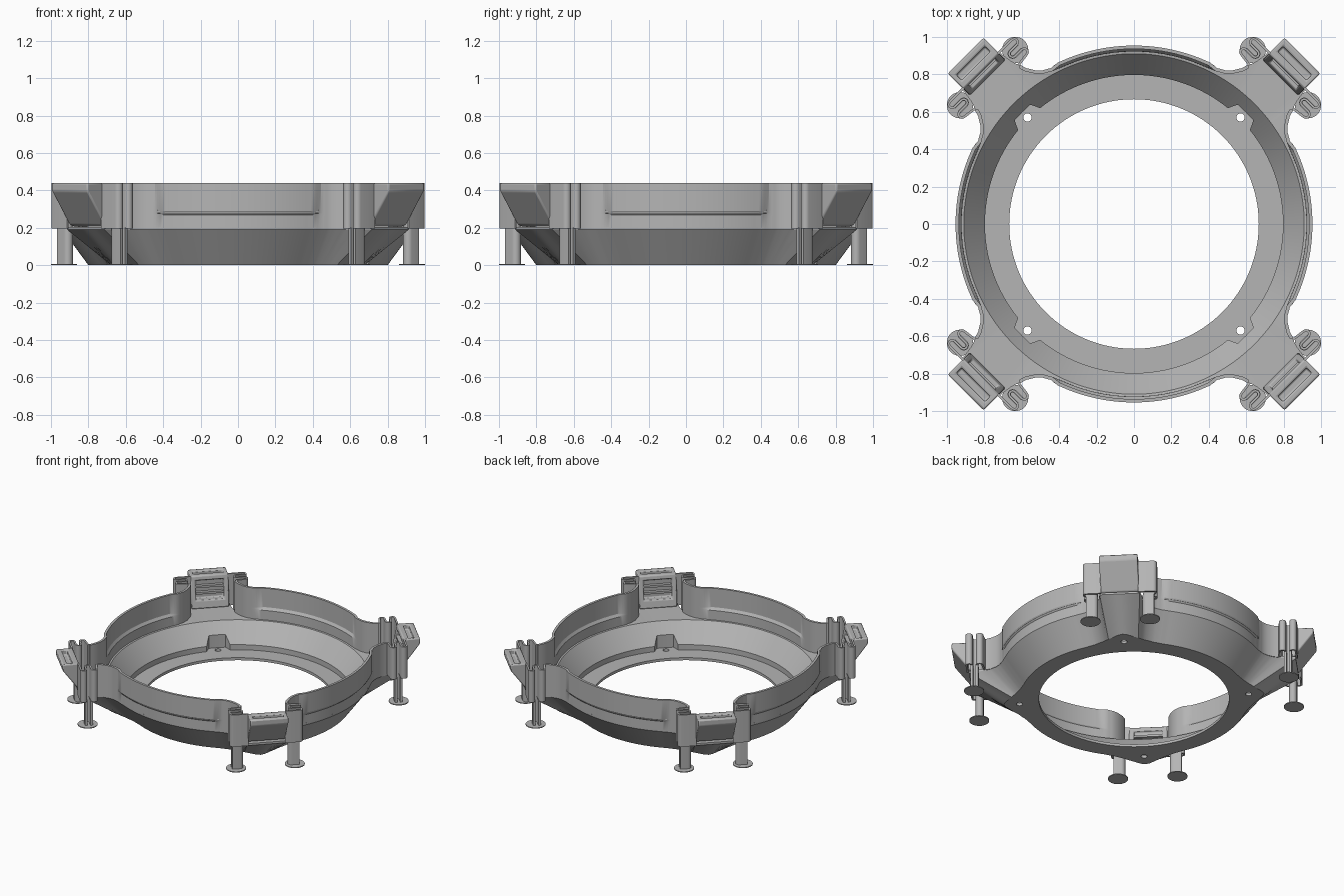
import bpy, bmesh, math
from mathutils import Matrix

if "Cube" in bpy.data.objects:
    bpy.data.objects.remove(bpy.data.objects["Cube"])

grey = bpy.data.materials.new("plain grey plastic")
grey.use_nodes = True
grey.diffuse_color = (0.46, 0.46, 0.46, 1)
grey.node_tree.nodes["Principled BSDF"].inputs["Base Color"].default_value = (0.46, 0.46, 0.46, 1)


def finish(name, bm, angle=0.0):
    bmesh.ops.recalc_face_normals(bm, faces=bm.faces)
    mesh = bpy.data.meshes.new(name)
    bm.to_mesh(mesh)
    bm.free()
    mesh.materials.append(grey)
    obj = bpy.data.objects.new(name, mesh)
    bpy.context.collection.objects.link(obj)
    obj.rotation_euler[2] = angle
    return obj


def loft(name, rows, closed_rows, closed_section, angle=0.0):
    """Skin a grid of points: each row is one cross-section."""
    bm = bmesh.new()
    grid = [[bm.verts.new(p) for p in row] for row in rows]
    n, m = len(rows), len(rows[0])
    for i in range(n if closed_rows else n - 1):
        for j in range(m if closed_section else m - 1):
            a, b = grid[i], grid[(i + 1) % n]
            k = (j + 1) % m
            bm.faces.new((a[j], b[j], b[k], a[k]))
    return finish(name, bm, angle)


def activate(obj):
    bpy.ops.object.select_all(action='DESELECT')
    obj.select_set(True)
    bpy.context.view_layer.objects.active = obj


def smooth(obj):
    activate(obj)
    bpy.ops.object.shade_smooth_by_angle(angle=math.radians(28))


def cut(obj, bm):
    """Subtract a temporary shape that shares the object's rotation."""
    tool = finish("cutter", bm, obj.rotation_euler[2])
    tool.hide_render = True
    mod = obj.modifiers.new("cut", 'BOOLEAN')
    mod.object, mod.solver = tool, 'EXACT'
    activate(obj)
    bpy.ops.object.modifier_apply(modifier=mod.name)
    bpy.data.objects.remove(tool)


def add_box(bm, lo, hi):
    size = [h - l for l, h in zip(lo, hi)]
    mid = [(h + l) / 2 for l, h in zip(lo, hi)]
    bmesh.ops.create_cube(bm, size=1, matrix=Matrix.Translation(mid) @ Matrix.Diagonal((*size, 1)))


def thicken(obj, t):
    mod = obj.modifiers.new("thickness", 'SOLIDIFY')
    mod.thickness, mod.offset = t, 0
    activate(obj)
    bpy.ops.object.modifier_apply(modifier=mod.name)


def lookup(table, d):
    for (a, p), (b, q) in zip(table, table[1:]):
        if d <= b:
            return p + (q - p) * (d - a) / (b - a)
    return table[-1][1]


# Radii by degrees away from the nearest corner diagonal
RIM = [(7, 1.158), (8, 1.09), (9, 1.05), (10, 1.015), (12, 0.978), (14, 0.957), (17, 0.944), (21, 0.94), (45, 0.94)]
FOOT = [(0, 0.915), (2, 0.905), (5, 0.875), (10, 0.835), (15, 0.81), (20, 0.8), (45, 0.8)]
STEP = [(0, 0.845), (4, 0.845), (6, 0.797), (45, 0.797)]


def off_corner(deg):
    return abs(deg % 90 - 45)


def rim(d):
    return 1.15 / math.cos(math.radians(d)) if d <= 7 else lookup(RIM, d)


def polar(r, deg, z):
    t = math.radians(deg)
    return (r * math.cos(t), r * math.sin(t), z)


# Base: flat flange, conical funnel and corner platforms
rows = []
for deg in range(360):
    d = off_corner(deg)
    step = lookup(STEP, d)
    profile = [(0.667, 0), (lookup(FOOT, d), 0), (rim(d), 0.19), (rim(d), 0.205), (0.91, 0.2),
               (step, 0.06 + (step - 0.797) * 1.24), (step, 0.02), (0.667, 0.02)]
    rows.append([polar(r, deg, z) for r, z in profile])
base = loft("funnel_base", rows, True, True)
holes = bmesh.new()
for k in range(4):
    bmesh.ops.create_cone(holes, cap_ends=True, segments=20, radius1=0.022, radius2=0.022, depth=0.2,
                          matrix=Matrix.Translation(polar(0.806, 45 + 90 * k, 0)))
cut(base, holes)
smooth(base)

# Side walls, each with a raised upper panel
rows = []
for deg in range(54, 127):
    d = off_corner(deg)
    bulge = 0.014 * min(1, max(0, (d - 17) / 3))
    rows.append([polar(rim(d) - 0.009 + bulge * f, deg, z)
                 for z, f in ((0.19, 0), (0.272, 0), (0.28, 0.5), (0.292, 1), (0.44, 1))])
for k in range(4):
    wall = loft("side_wall", rows, False, False, k * math.pi / 2)
    thicken(wall, 0.018)
    smooth(wall)
    # Thin bead under the raised panel
    bead = [[polar(0.944 + 0.007 * math.cos(a), deg, 0.286 + 0.01 * math.sin(a))
             for a in [i * math.pi / 4 for i in range(8)]] for deg in range(63, 118)]
    smooth(loft("wall_bead", bead, False, True, k * math.pi / 2))


def serpentine(s, turns):
    """Path of straight runs joined by half-circle bends, in corner coordinates."""
    pts = []
    for u, v, direction in turns:
        for i in range(9):
            a = math.pi * i / 8
            pts.append((u - 0.0185 * math.cos(a), s * (v + direction * 0.0185 * math.sin(a))))
    return pts


BENDS = [(1.0655, 0.235, 1), (1.1025, 0.185, -1), (1.1395, 0.235, 1)]

for k in range(4):
    angle = math.radians(45 + 90 * k)

    # Corner bracket with sloping underside, top slot and inner recess
    section = [(1.105, 0.205), (1.14, 0.215), (1.273, 0.395), (1.273, 0.44), (1.155, 0.44)]
    bm = bmesh.new()
    face = bm.faces.new([bm.verts.new((u, -0.135, z)) for u, z in section])
    side = bmesh.ops.extrude_face_region(bm, geom=[face])
    bmesh.ops.translate(bm, vec=(0, 0.27, 0),
                        verts=[g for g in side["geom"] if isinstance(g, bmesh.types.BMVert)])
    bracket = finish("corner_bracket", bm, angle)
    tool = bmesh.new()
    add_box(tool, (1.195, -0.108, 0.40), (1.235, 0.108, 0.5))
    cut(bracket, tool)
    tool = bmesh.new()
    add_box(tool, (1.05, -0.1, 0.265), (1.165, 0.1, 0.405))
    cut(bracket, tool)
    mod = bracket.modifiers.new("soft edges", 'BEVEL')
    mod.width, mod.segments = 0.009, 2
    smooth(bracket)

    # Horizontal ribs inside the bracket recess
    bm = bmesh.new()
    for z in (0.31, 0.36):
        add_box(bm, (1.14, -0.1, z - 0.008), (1.17, 0.1, z + 0.008))
    finish("bracket_ribs", bm, angle)

    for s in (-1, 1):
        # Springy folded strip joining the wall to the bracket
        path = [(1.037, s * 0.163)] + serpentine(s, BENDS) + [(1.158, s * 0.13)]
        strip = loft("spring_strip", [[(u, v, z) for z in (0.195, 0.44)] for u, v in path], False, False, angle)
        thicken(strip, 0.013)
        smooth(strip)

        # Folded support leg and round foot pad
        path = [(1.084, s * 0.24)] + serpentine(s, BENDS[1:2]) + [(1.121, s * 0.24)]
        leg = loft("support_leg", [[(u, v, z) for z in (0, 0.2)] for u, v in path], False, False, angle)
        thicken(leg, 0.018)
        smooth(leg)
        bm = bmesh.new()
        bmesh.ops.create_cone(bm, cap_ends=True, segments=40, radius1=0.07, radius2=0.07, depth=0.006,
                              matrix=Matrix.Translation((1.107, s * 0.209, 0.003)))
        smooth(finish("foot_pad", bm, angle))
